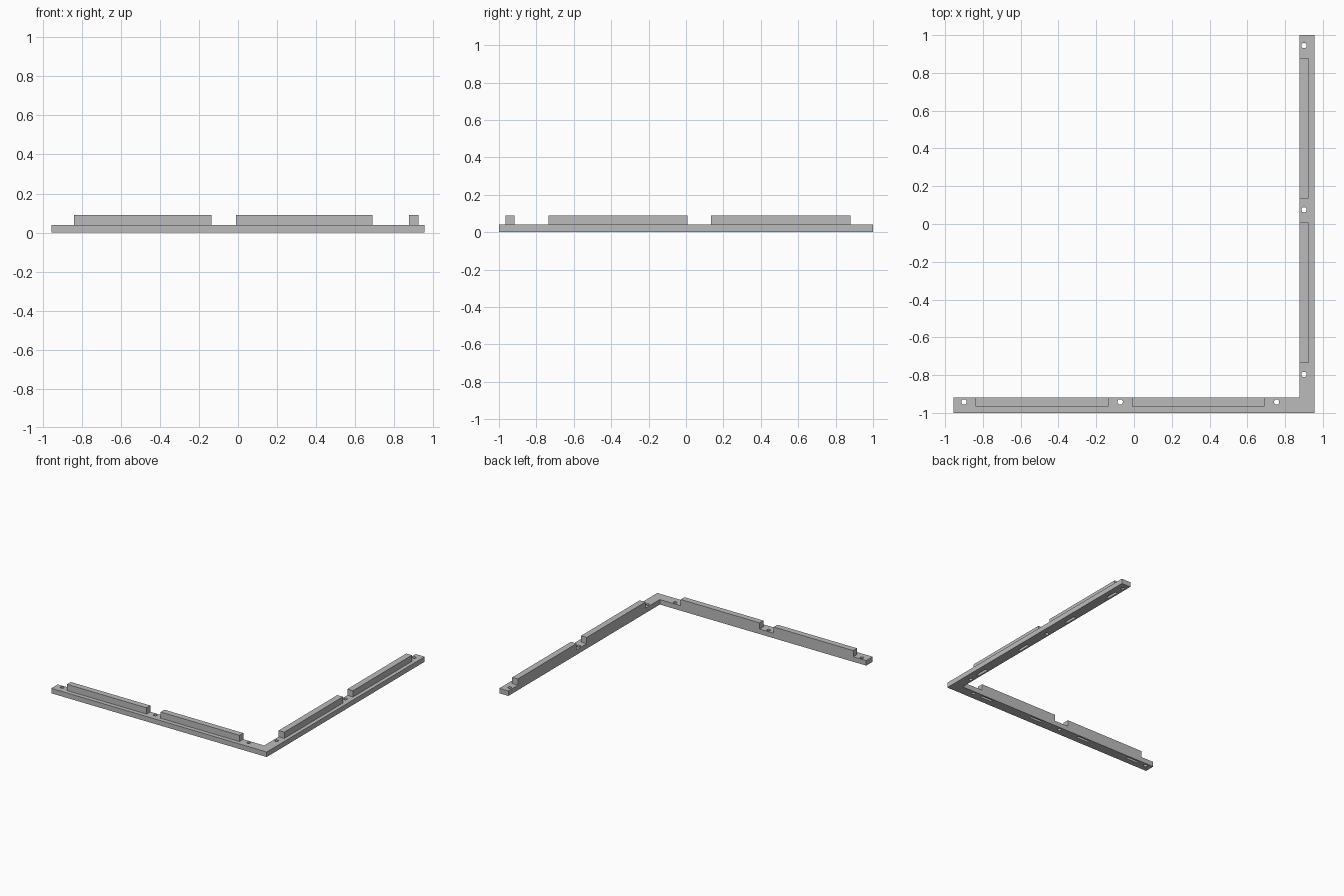
import bpy, bmesh
from mathutils import Matrix, Vector

cube = bpy.data.objects.get("Cube")
if cube:
    bpy.data.objects.remove(cube, do_unlink=True)

BASE_H, TOP = 0.04, 0.09
X0, X1, Y0, Y1 = -0.955, 0.955, -1.0, 1.0
INNER_X, INNER_Y = 0.875, -0.918
RIB_X, RIB_Y = 0.925, -0.966      # outer faces of the ribs
HOLE_X, HOLE_Y = 0.9, -0.942      # hole lines along each arm
RIBS_X = [(-0.84, -0.135), (-0.01, 0.69)]
RIBS_Y = [(-0.735, 0.008), (0.135, 0.88)]
HOLES_X = [-0.9, -0.073, 0.755]
HOLES_Y = [-0.797, 0.075, 0.945]

grey = bpy.data.materials.new("plain grey")
grey.use_nodes = True
color = (0.5, 0.5, 0.5, 1)
grey.diffuse_color = color
grey.node_tree.nodes["Principled BSDF"].inputs["Base Color"].default_value = color


def add_box(bm, lo, hi):
    lo, hi = Vector(lo), Vector(hi)
    mat = Matrix.Translation((lo + hi) / 2) @ Matrix.Diagonal((*(hi - lo), 1))
    bmesh.ops.create_cube(bm, size=1, matrix=mat)


def make_object(name, bm):
    bmesh.ops.recalc_face_normals(bm, faces=bm.faces[:])
    mesh = bpy.data.meshes.new(name)
    bm.to_mesh(mesh)
    bm.free()
    mesh.materials.append(grey)
    obj = bpy.data.objects.new(name, mesh)
    bpy.context.collection.objects.link(obj)
    return obj


# L-shaped base strip
bm = bmesh.new()
outline = [(X0, Y0), (X1, Y0), (X1, Y1), (INNER_X, Y1), (INNER_X, INNER_Y), (X0, INNER_Y)]
face = bm.faces.new([bm.verts.new((x, y, 0)) for x, y in outline])
ext = bmesh.ops.extrude_face_region(bm, geom=[face])
bmesh.ops.translate(bm, vec=(0, 0, BASE_H),
                    verts=[v for v in ext["geom"] if isinstance(v, bmesh.types.BMVert)])
base = make_object("corner_base", bm)

# Cutter: screw holes through the base
bm = bmesh.new()
for x, y in [(x, HOLE_Y) for x in HOLES_X] + [(HOLE_X, y) for y in HOLES_Y]:
    bmesh.ops.create_cone(bm, cap_ends=True, segments=24, radius1=0.014, radius2=0.014,
                          depth=0.2, matrix=Matrix.Translation((x, y, 0)))


# Cutter: two narrow pockets under each rib, measured from its outer end
def pocket_centres(ribs):
    (a, _), (_, b) = ribs
    return [a + 0.065, a + 0.54, b - 0.54, b - 0.065]


HALF_L, HALF_W, DEPTH = 0.055, 0.011, 0.03
for c in pocket_centres(RIBS_X):
    add_box(bm, (c - HALF_L, HOLE_Y - HALF_W, -0.05), (c + HALF_L, HOLE_Y + HALF_W, DEPTH))
for c in pocket_centres(RIBS_Y):
    add_box(bm, (HOLE_X - HALF_W, c - HALF_L, -0.05), (HOLE_X + HALF_W, c + HALF_L, DEPTH))
cutter = make_object("base_cutter", bm)
cutter.hide_render = True

cut = base.modifiers.new("holes_and_pockets", "BOOLEAN")
cut.operation = "DIFFERENCE"
cut.solver = "EXACT"
cut.object = cutter
bpy.context.view_layer.objects.active = base
bpy.ops.object.modifier_apply(modifier=cut.name)
bpy.data.objects.remove(cutter, do_unlink=True)

# Raised ribs, flush with the inner edge of each arm
for side, (a, b) in zip(("right", "left"), RIBS_X):
    bm = bmesh.new()
    add_box(bm, (a, RIB_Y, BASE_H), (b, INNER_Y, TOP))
    make_object("front_rib_" + side, bm)
for end, (a, b) in zip(("front", "back"), RIBS_Y):
    bm = bmesh.new()
    add_box(bm, (INNER_X, a, BASE_H), (RIB_X, b, TOP))
    make_object("side_rib_" + end, bm)
